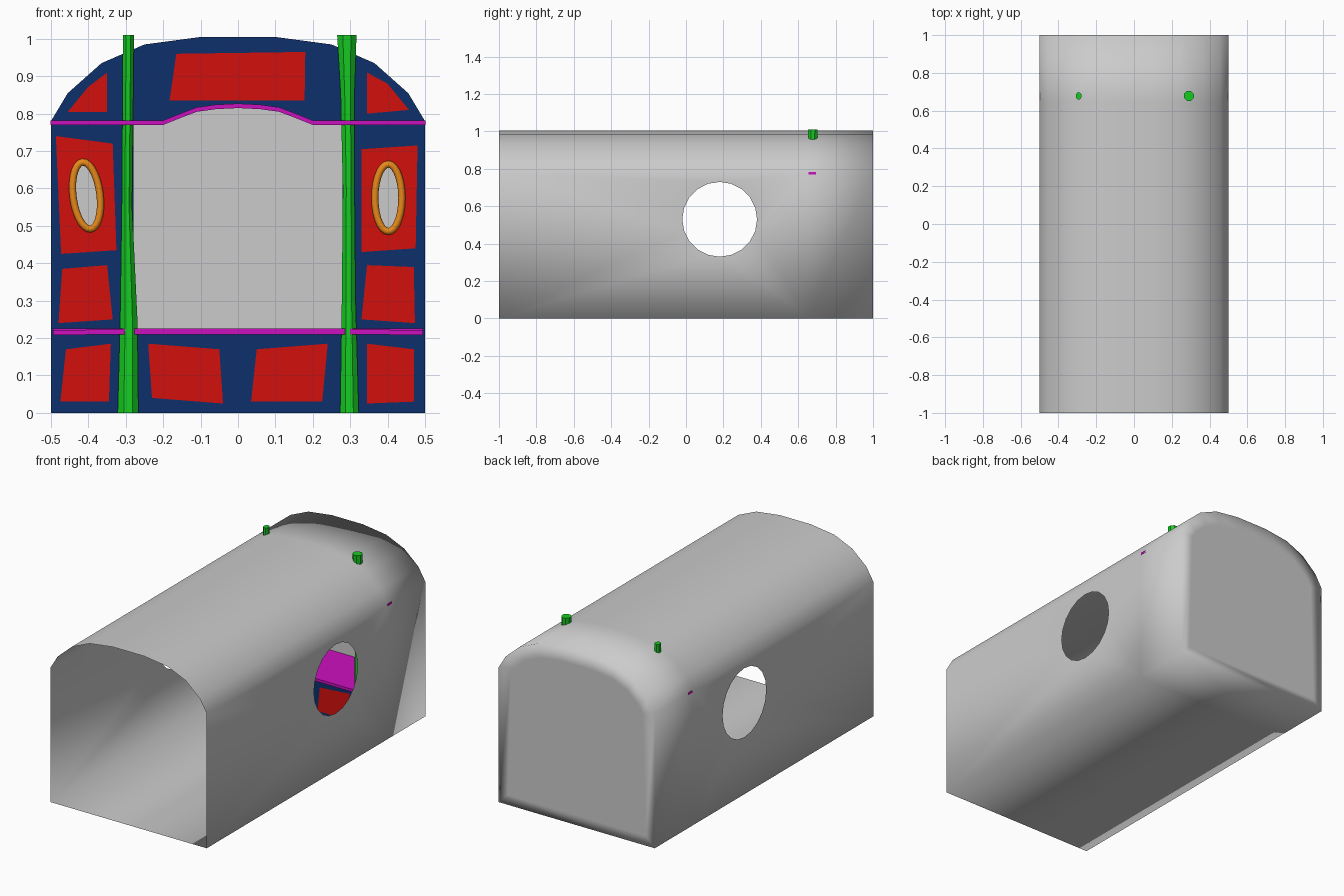
import bpy, bmesh
from math import sin, cos, pi, radians

if "Cube" in bpy.data.objects:
    bpy.data.objects.remove(bpy.data.objects["Cube"])

def material(name, rgb):
    m = bpy.data.materials.new(name)
    m.diffuse_color = (*rgb, 1)
    m.use_nodes = True
    m.node_tree.nodes["Principled BSDF"].inputs["Base Color"].default_value = m.diffuse_color
    return m

BLUE = material("blue", (0.004, 0.03, 0.15))
RED = material("red", (0.65, 0.005, 0.004))
GREEN = material("green", (0.008, 0.6, 0.016))
MAGENTA = material("magenta", (0.6, 0.005, 0.52))
ORANGE = material("orange", (0.8, 0.25, 0.01))

def add_object(name, mesh, mat=None, smooth=False):
    ob = bpy.data.objects.new(name, mesh)
    bpy.context.collection.objects.link(ob)
    if mat:
        mesh.materials.clear()
        mesh.materials.append(mat)
    for p in mesh.polygons:
        p.use_smooth = smooth
    return ob

def from_bmesh(name, bm, mat=None, smooth=False):
    bmesh.ops.recalc_face_normals(bm, faces=bm.faces)
    me = bpy.data.meshes.new(name)
    bm.to_mesh(me)
    bm.free()
    return add_object(name, me, mat, smooth)

def plate(name, outlines, y, mat, depth=0.0, bevel=0.0):
    """Upright filled outlines (inner loops are holes), or a tube if bevel is set."""
    cu = bpy.data.curves.new(name, 'CURVE')
    cu.dimensions = '3D' if bevel else '2D'
    cu.fill_mode = 'FULL' if bevel else 'BOTH'
    cu.extrude = depth / 2
    cu.bevel_depth = bevel
    cu.bevel_resolution = 2
    for pts in outlines:
        sp = cu.splines.new('POLY')
        sp.points.add(len(pts) - 1)
        for p, (x, z) in zip(sp.points, pts):
            p.co = (x, z, 0, 1)
        sp.use_cyclic_u = True
    tmp = bpy.data.objects.new(name + "_curve", cu)
    bpy.context.collection.objects.link(tmp)
    dg = bpy.context.evaluated_depsgraph_get()
    me = bpy.data.meshes.new_from_object(tmp.evaluated_get(dg))
    bpy.data.objects.remove(tmp)
    ob = add_object(name, me, mat, bool(bevel))
    ob.rotation_euler.x = pi / 2
    ob.location.y = y
    return ob

def ellipse(cx, cz, a, b, tilt, n=28):
    t = radians(tilt)
    return [(cx + a * cos(u) * cos(t) - b * sin(u) * sin(t),
             cz + a * cos(u) * sin(t) + b * sin(u) * cos(t))
            for u in (2 * pi * i / n for i in range(n))]

# Arched cross-section, anticlockwise from bottom right
half = [(0.5, 0), (0.5, 0.78), (0.455, 0.855), (0.365, 0.935), (0.25, 0.985), (0.1, 1.005)]
profile = half + [(-x, z) for x, z in reversed(half)]
n = len(profile)

# Body shell: open front, closed back, round window in each side
bm = bmesh.new()
rings = [[bm.verts.new((x, y, z)) for x, z in profile] for y in (-1, 0.65, 1)]
for i in range(n):
    j = (i + 1) % n
    if i in (0, n - 2):
        continue
    for r0, r1 in zip(rings, rings[1:]):
        bm.faces.new((r0[i], r0[j], r1[j], r1[i]))
back = bm.faces.new(rings[-1])
for i in (0, n - 2):
    border = [r[i] for r in rings] + [r[i + 1] for r in reversed(rings)]
    x = border[0].co.x
    hole = [bm.verts.new((x, 0.18 + 0.2 * cos(2 * pi * k / 20), 0.53 + 0.2 * sin(2 * pi * k / 20)))
            for k in range(20)]
    edges = []
    for loop in (border, hole):
        for a, b in zip(loop, loop[1:] + loop[:1]):
            edges.append(bm.edges.get((a, b)) or bm.edges.new((a, b)))
    bmesh.ops.triangle_fill(bm, edges=edges, use_beauty=True, normal=(1 if x > 0 else -1, 0, 0))
bmesh.ops.inset_region(bm, faces=[back], thickness=0.08)
from_bmesh("wagon_body", bm, smooth=True)

# Blue partition with arched opening and two oval windows
arch_half = [(0.2, 0.77), (0.15, 0.79), (0.11, 0.805), (0.06, 0.812)]
arch = arch_half + [(0, 0.815)] + [(-x, z) for x, z in reversed(arch_half)]
ovals = [(-0.405, 0.581, 7), (0.402, 0.575, 0)]
windows = [ellipse(x, z, 0.037, 0.09, t) for x, z, t in ovals]
opening = [(-0.28, 0.215), (0.28, 0.215), (0.28, 0.77)] + arch + [(-0.28, 0.77)]
plate("partition_wall", [profile, opening] + windows, 0.68, BLUE)

# Red decorative panels
panels = [
    [(-0.165, 0.96), (0.18, 0.965), (0.178, 0.835), (-0.183, 0.835)],
    [(-0.35, 0.91), (-0.40, 0.872), (-0.455, 0.805), (-0.35, 0.805)],
    [(0.345, 0.91), (0.40, 0.88), (0.457, 0.81), (0.345, 0.80)],
    [(-0.487, 0.74), (-0.335, 0.72), (-0.325, 0.435), (-0.473, 0.425)],
    [(0.33, 0.705), (0.48, 0.715), (0.475, 0.44), (0.33, 0.43)],
    [(-0.47, 0.385), (-0.35, 0.395), (-0.335, 0.25), (-0.48, 0.24)],
    [(0.345, 0.395), (0.47, 0.39), (0.473, 0.24), (0.33, 0.25)],
    [(-0.46, 0.17), (-0.34, 0.185), (-0.345, 0.03), (-0.475, 0.03)],
    [(-0.24, 0.185), (-0.05, 0.17), (-0.04, 0.025), (-0.23, 0.04)],
    [(0.05, 0.17), (0.24, 0.185), (0.225, 0.03), (0.035, 0.03)],
    [(0.345, 0.185), (0.47, 0.17), (0.47, 0.03), (0.345, 0.025)],
]
plate("red_panels", panels + windows, 0.677, RED)

# Orange oval window frames
for side, (x, z, t) in zip(("left", "right"), ovals):
    plate(side + "_window_frame", [ellipse(x, z, 0.036, 0.09, t)], 0.675, ORANGE, bevel=0.0095)

# Magenta trim over the opening, lower rails and the deep shelf behind
top_edge = [(x, z + 0.012) for x, z in arch]
plate("upper_trim", [[(0.501, 0.77)] + arch + [(-0.501, 0.77), (-0.501, 0.782)]
                     + top_edge[::-1] + [(0.501, 0.782)]], 0.675, MAGENTA, depth=0.04)
for side, s in (("left", -1), ("right", 1)):
    plate(side + "_lower_rail", [[(s * 0.3, 0.21), (s * 0.495, 0.208), (s * 0.495, 0.22),
                                  (s * 0.3, 0.225)]], 0.675, MAGENTA, depth=0.04)
bm = bmesh.new()
bmesh.ops.create_cube(bm, size=1)
for v in bm.verts:
    v.co = (v.co.x * 0.99, 0.827 + v.co.y * 0.335, 0.217 + v.co.z * 0.016)
from_bmesh("bed_shelf", bm, MAGENTA)

# Green eight-sided posts, uneven in thickness: (z, centre x, radius)
def post(name, sections):
    bm = bmesh.new()
    rs = [[bm.verts.new((cx + r * cos(a), 0.678 + max(r, 0.02) * sin(a), z))
           for a in (pi / 8 + pi * k / 4 for k in range(8))] for z, cx, r in sections]
    for a, b in zip(rs, rs[1:]):
        for k in range(8):
            m = (k + 1) % 8
            bm.faces.new((a[k], a[m], b[m], b[k]))
    bm.faces.new(rs[0])
    bm.faces.new(rs[-1])
    from_bmesh(name, bm, GREEN)

post("left_post", [(0, -0.294, 0.03), (0.25, -0.292, 0.025), (0.55, -0.297, 0.015), (1.01, -0.293, 0.016)])
post("right_post", [(0, 0.298, 0.027), (0.3, 0.296, 0.02), (0.6, 0.296, 0.017), (0.85, 0.293, 0.02), (1.01, 0.291, 0.028)])
